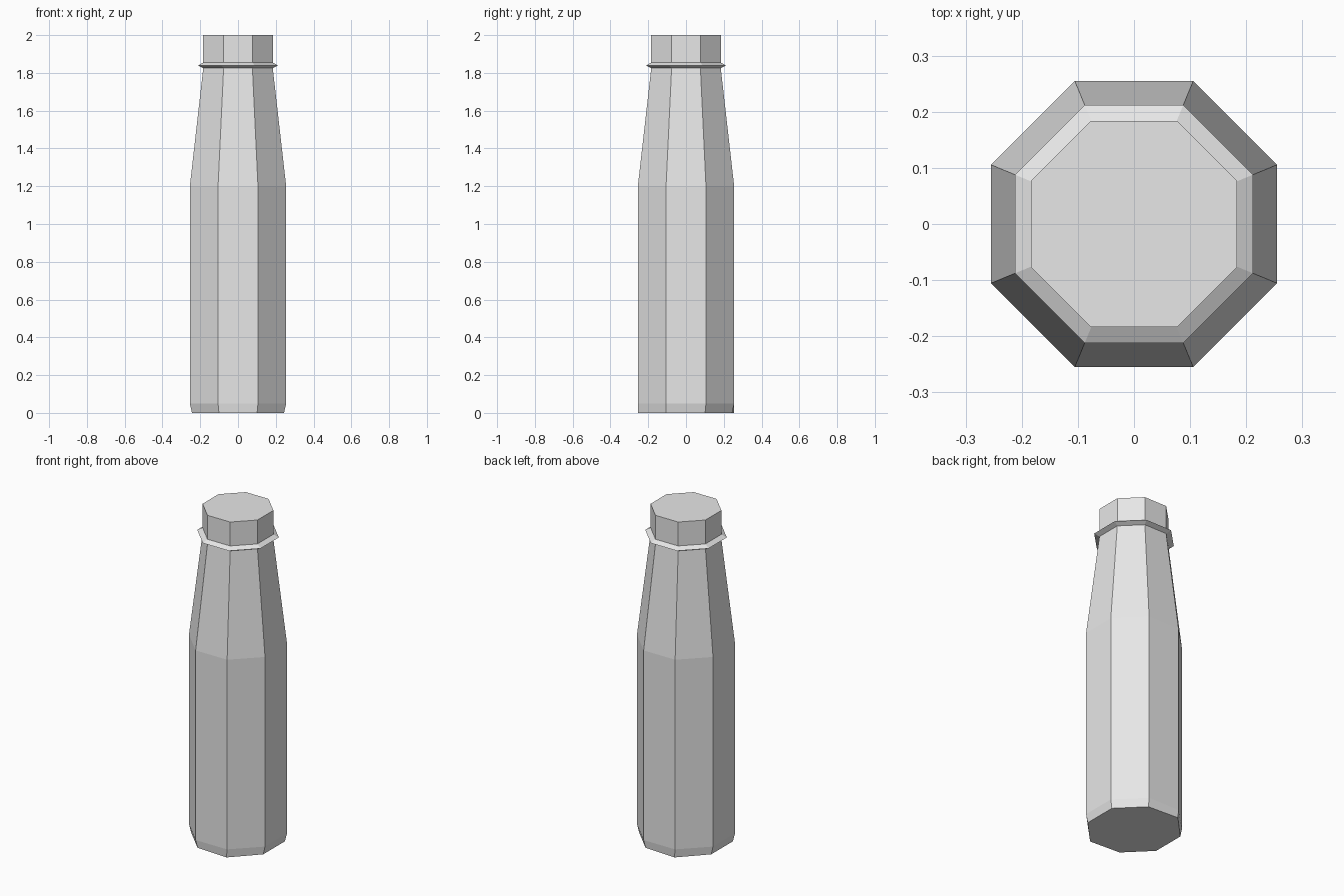
import bpy
import bmesh
from math import cos, sin, pi

if "Cube" in bpy.data.objects:
    bpy.data.objects.remove(bpy.data.objects["Cube"], do_unlink=True)

SIDES = 8


def make_material(name, color):
    mat = bpy.data.materials.new(name)
    mat.use_nodes = True
    mat.diffuse_color = color
    mat.node_tree.nodes["Principled BSDF"].inputs["Base Color"].default_value = color
    return mat


def lathe(name, profile, mat, shape=None):
    """Octagonal solid from (flat-side radius, height) pairs, bottom to top."""
    bm = bmesh.new()
    rings = []
    for flat, z in profile:
        r = flat / cos(pi / SIDES)
        angles = [(i + 0.5) * 2 * pi / SIDES for i in range(SIDES)]
        rings.append([bm.verts.new((r * cos(a), r * sin(a), z)) for a in angles])
    for low, high in zip(rings, rings[1:]):
        for i in range(SIDES):
            j = (i + 1) % SIDES
            bm.faces.new((low[i], low[j], high[j], high[i]))
    bm.faces.new(rings[0][::-1])
    bm.faces.new(rings[-1])
    if shape:
        shape(rings)
    mesh = bpy.data.meshes.new(name)
    bm.to_mesh(mesh)
    bm.free()
    mesh.materials.append(mat)
    obj = bpy.data.objects.new(name, mesh)
    bpy.context.collection.objects.link(obj)
    return obj


def worn_base(rings):
    """Draw the bottom edge in, mostly along one diagonal."""
    for v in rings[0]:
        if v.co.x * v.co.y > 0:
            v.co.y *= 0.955
        v.co.x *= 0.955


grey = make_material("light grey", (0.8, 0.8, 0.8, 1.0))

# Body with tapering shoulder
lathe("bottle_body", [(0.255, 0), (0.255, 0.05), (0.255, 1.2), (0.184, 1.825)],
      grey, worn_base)

# Thin flange between shoulder and cap
lathe("neck_ring", [(0.184, 1.825), (0.212, 1.839), (0.184, 1.855)], grey)

# Straight cap
lathe("cap", [(0.184, 1.855), (0.184, 2.0)], grey)
